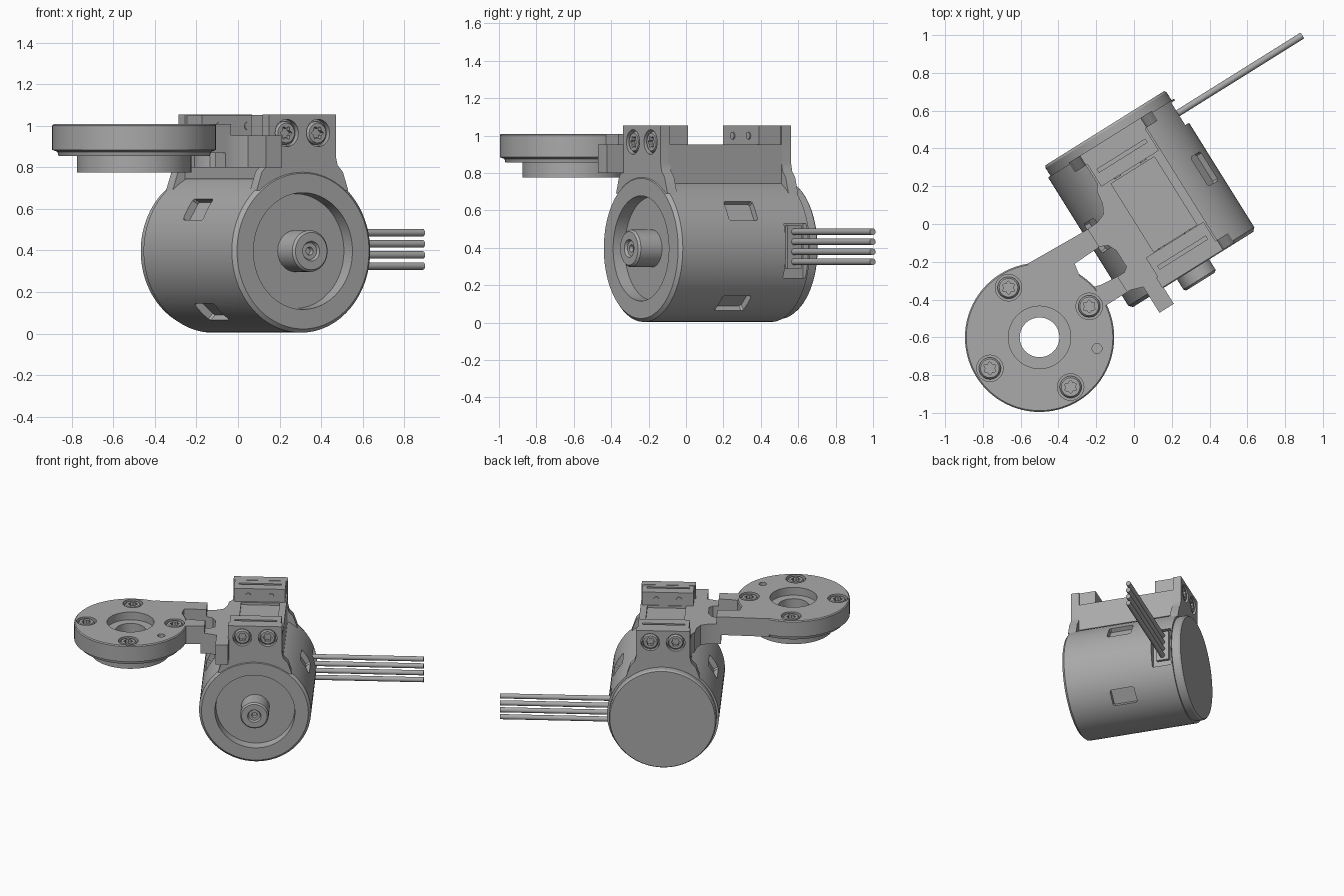
import bpy, bmesh, math
from mathutils import Matrix, Vector

cube = bpy.data.objects.get("Cube")
if cube:
    bpy.data.objects.remove(cube, do_unlink=True)

grey = bpy.data.materials.new("machined_grey")
grey.use_nodes = True
GREY = (0.4, 0.4, 0.4, 1)
grey.diffuse_color = GREY
grey.node_tree.nodes["Principled BSDF"].inputs["Base Color"].default_value = GREY

# Parts are laid out along the motor axis (local y), then turned together
TURN = Matrix.Rotation(math.radians(32), 4, 'Z')
MU, MZ, R = 0.138, 0.397, 0.393      # motor axis and radius
DU, DV = -0.742, -0.244              # disc centre
parts = []

AXES = {'z': lambda a, b, c: Vector((a, b, c)),
        'y': lambda a, b, c: Vector((a, c, b)),
        'x': lambda a, b, c: Vector((c, a, b))}


def finish(name, bm):
    bmesh.ops.remove_doubles(bm, verts=bm.verts, dist=1e-5)
    bmesh.ops.recalc_face_normals(bm, faces=bm.faces)
    me = bpy.data.meshes.new(name)
    bm.to_mesh(me)
    bm.free()
    me.materials.append(grey)
    ob = bpy.data.objects.new(name, me)
    bpy.context.collection.objects.link(ob)
    parts.append(ob)
    return ob


def prism(name, pts, lo, hi, axis='z'):
    """Extrude an outline along an axis."""
    bm = bmesh.new()
    f = bm.faces.new([bm.verts.new(AXES[axis](a, b, lo)) for a, b in pts])
    ext = bmesh.ops.extrude_face_region(bm, geom=[f])
    moved = [g for g in ext['geom'] if isinstance(g, bmesh.types.BMVert)]
    bmesh.ops.translate(bm, verts=moved, vec=AXES[axis](0, 0, hi - lo))
    return finish(name, bm)


def box(name, x, y, z):
    return prism(name, [(x[0], y[0]), (x[1], y[0]), (x[1], y[1]), (x[0], y[1])], *z)


def lathe(name, profile, a, b, axis, n=64):
    """Turn a closed (radius, height) outline about an axis through (a, b)."""
    bm = bmesh.new()
    rings = [[bm.verts.new(AXES[axis](a + r * math.cos(math.tau * i / n),
                                      b + r * math.sin(math.tau * i / n), h))
              for i in range(n)] for r, h in profile]
    for k in range(len(rings)):
        p, q = rings[k], rings[(k + 1) % len(rings)]
        if profile[k][0] == 0 and profile[(k + 1) % len(rings)][0] == 0:
            continue
        for i in range(n):
            j = (i + 1) % n
            bm.faces.new((p[i], p[j], q[j], q[i]))
    return finish(name, bm)


def rod(name, r, lo, hi, a, b, axis, n=32):
    return lathe(name, [(0, lo), (r, lo), (r, hi), (0, hi)], a, b, axis, n)


def cut(target, cutters):
    for c in cutters:
        m = target.modifiers.new("cut", 'BOOLEAN')
        m.operation, m.solver, m.object = 'DIFFERENCE', 'EXACT', c
    deps = bpy.context.evaluated_depsgraph_get()
    target.data = bpy.data.meshes.new_from_object(target.evaluated_get(deps))
    target.modifiers.clear()
    for c in cutters:
        parts.remove(c)
        bpy.data.objects.remove(c, do_unlink=True)


def screw(name, a, b, top, axis, r, sign):
    """Screw head with a six-lobed socket; sign is the way it faces."""
    d = top - sign * 0.045
    head = lathe(name, [(0, d), (r, d), (r, top - sign * 0.012), (r * 0.85, top), (0, top)],
                 a, b, axis, 32)
    star = [(a + r * k * math.cos(math.tau * i / 24), b + r * k * math.sin(math.tau * i / 24))
            for i in range(24) for k in [0.5 + 0.1 * math.cos(math.tau * i / 4)]]
    lo, hi = sorted((top - sign * 0.03, top + sign * 0.02))
    cut(head, [prism("socket", star, lo, hi, axis)])


# Motor bell with recessed front, side windows and wire notch
bell = lathe("motor_bell", [(0, -0.3), (0.276, -0.3), (0.281, -0.37), (0.375, -0.37),
                            (R, -0.352), (R, 0.45), (0, 0.45)], MU, MZ, 'y', 96)
cutters = []
for deg in (31, 149, 229, 311):
    w = prism("window", [(-0.06, -0.08), (-0.05, -0.09), (0.05, -0.09), (0.06, -0.08),
                         (0.06, 0.08), (0.05, 0.09), (-0.05, 0.09), (-0.06, 0.08)],
              0.355, 0.45)
    w.data.transform(Matrix.Translation((MU, 0.05, MZ))
                     @ Matrix.Rotation(math.radians(90 - deg), 4, 'Y'))
    cutters.append(w)
cutters.append(box("notch", (0.475, 0.6), (0.3, 0.44), (0.24, 0.53)))
cut(bell, cutters)
lathe("motor_back_plate", [(0, 0.44), (0.378, 0.44), (0.378, 0.5), (0.37, 0.512), (0, 0.512)],
      MU, MZ, 'y', 96)
lathe("shaft_hub", [(0, -0.29), (0.1, -0.29), (0.1, -0.433), (0.09, -0.445), (0.048, -0.445),
                    (0.04, -0.43), (0.02, -0.43), (0.015, -0.41), (0, -0.41)], MU, MZ, 'y', 48)

# Wires and their holder
box("wire_holder", (0.4, 0.495), (0.33, 0.42), (0.29, 0.52))
for i in range(4):
    rod("wire", 0.018, 0.45, 1.285, 0.374, 0.325 + 0.0535 * i, 'x', 16)

# Mount: floor with shallow pocket, end blocks, flared end plates
W = 0.19
floor = box("mount_floor", (MU - W, MU + W), (-0.32, 0.4), (0.745, 0.953))
cut(floor, [box("pocket", (0.01, 0.28), (-0.18, 0.245), (0.935, 1))])
half = [(W, 1.055), (W, 0.85), (W + 0.01, 0.81), (W + 0.04, 0.778), (0.26, 0.69)]
flare = [(MU + a, b) for a, b in half] + [(MU - a, b) for a, b in reversed(half)]
for name, face, inner, sign in (("front", -0.365, -0.185, -1), ("back", 0.458, 0.26, 1)):
    plate = prism(name + "_plate", flare, *sorted((face, face - sign * 0.06)), 'y')
    step = inner + sign * 0.07
    block = box(name + "_block", (MU - W + 0.01, MU + W - 0.01),
                sorted((inner, face - sign * 0.05)), (0.93, 1.053))
    cut(block, [box("groove", (MU - W + 0.04, MU + W - 0.04),
                    sorted((step, step + sign * 0.02)), (1.02, 1.1))])
    cut(plate, [rod("bore", 0.066, *sorted((face - sign * 0.03, face + sign * 0.05)),
                    MU + s * 0.089, 0.966, 'y') for s in (-1, 1)])
    for s in (-1, 1):
        screw(name + "_screw", MU + s * 0.089, 0.966, face - sign * 0.005, 'y', 0.056, sign)
        rod(name + "_pin", 0.02, *sorted((inner, inner - sign * 0.006)),
            MU + s * 0.08, 1.0, 'y', 16)

# Arm: low web with window and finger, and raised ribs reaching the disc
web = prism("arm_web", [(-0.25, 0.107), (-0.16, 0.11), (-0.11, 0.13), (-0.085, 0.178),
                        (-0.075, 0.25), (-0.04, 0.3), (0, 0.3), (0, -0.317),
                        (-0.045, -0.317), (-0.045, -0.47), (-0.135, -0.47),
                        (-0.135, -0.309), (-0.2, -0.287), (-0.25, -0.287)], 0.8, 0.953)
cut(web, [prism("arm_window", [(-0.4, -0.006), (-0.216, -0.006), (-0.175, -0.025),
                               (-0.154, -0.07), (-0.154, -0.171), (-0.18, -0.19),
                               (-0.4, -0.19)], 0.7, 1.1)])
prism("arm_back_rib", [(-0.59, 0.12), (-0.25, 0.107), (-0.22, 0.107), (-0.22, -0.006),
                       (-0.378, -0.012), (-0.39, -0.08), (-0.6, 0.08)], 0.87, 1.01)
prism("arm_front_rib", [(-0.355, -0.17), (-0.32, -0.18), (-0.22, -0.19),
                        (-0.22, -0.287), (-0.36, -0.287)], 0.87, 1.01)

# Mounting disc with stepped hole, lower collar and screws
disc = lathe("mount_disc", [(0.105, 0.776), (0.275, 0.776), (0.275, 0.855), (0.365, 0.855),
                            (0.37, 0.875), (0.395, 0.885), (0.395, 1.003), (0.388, 1.01),
                            (0.165, 1.01), (0.165, 0.95), (0.105, 0.95)], DU, DV, 'z', 80)
spots = [(DU + 0.31 * math.cos(k * math.pi / 2), DV + 0.31 * math.sin(k * math.pi / 2))
         for k in range(4)]
cutters = [rod("bore", 0.07, 0.97, 1.05, a, b, 'z') for a, b in spots]
pa = math.radians(-43)
cutters.append(rod("pin_hole", 0.026, 0.93, 1.05, DU + 0.31 * math.cos(pa),
                   DV + 0.31 * math.sin(pa), 'z', 24))
cut(disc, cutters)
for a, b in spots:
    screw("disc_screw", a, b, 1.006, 'z', 0.058, 1)

# Turn everything into place and shade
bpy.ops.object.select_all(action='DESELECT')
for ob in parts:
    ob.data.transform(TURN)
    ob.select_set(True)
bpy.context.view_layer.objects.active = parts[0]
bpy.ops.object.shade_smooth_by_angle(angle=math.radians(30))
